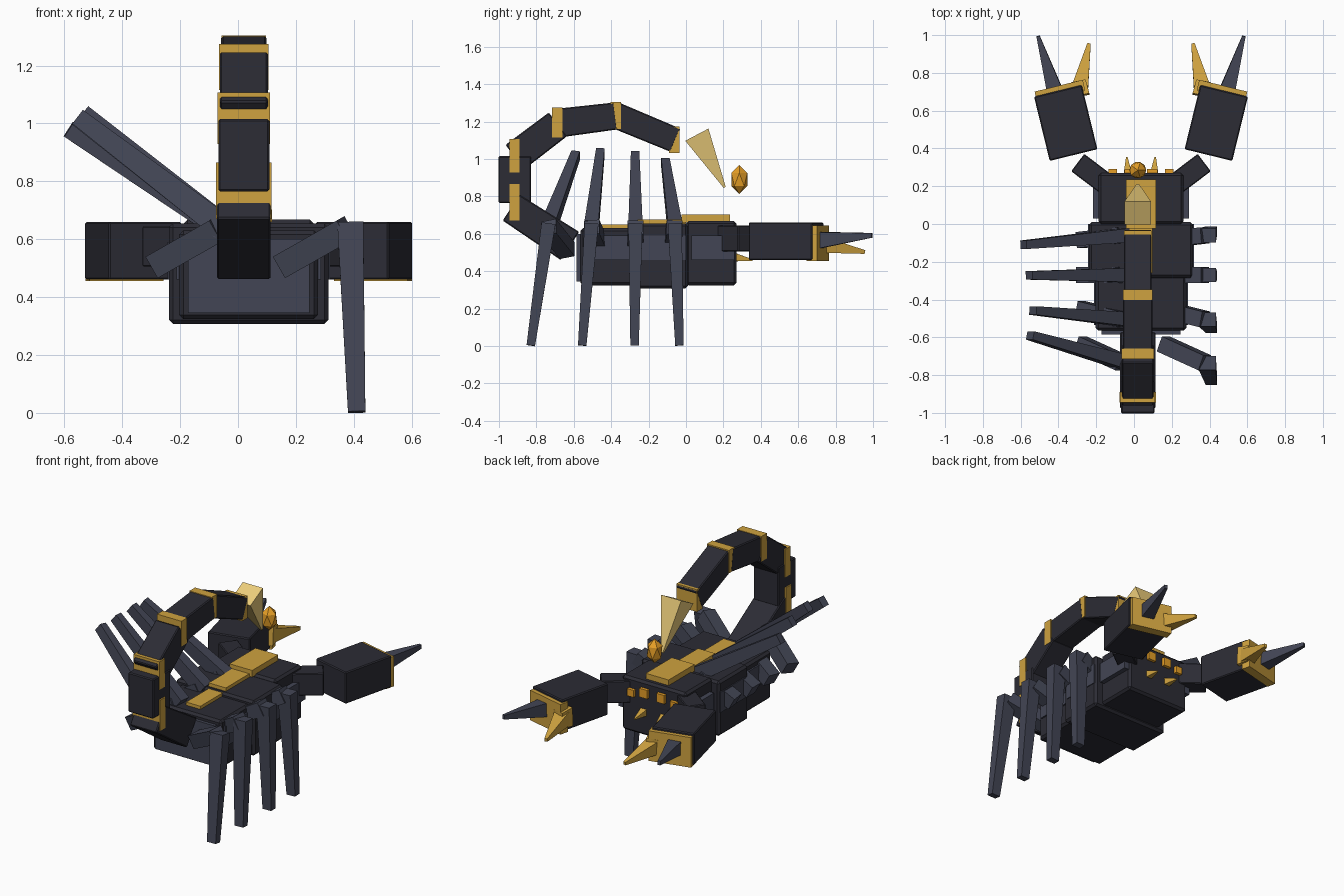
import bpy, bmesh
from mathutils import Vector, Matrix

if "Cube" in bpy.data.objects:
    bpy.data.objects.remove(bpy.data.objects["Cube"])


def material(name, r, g, b, a=1.0):
    m = bpy.data.materials.new(name)
    m.diffuse_color = (r, g, b, a)
    m.use_nodes = True
    m.node_tree.nodes["Principled BSDF"].inputs["Base Color"].default_value = m.diffuse_color
    return m


DARK = material("dark_shell", 0.025, 0.025, 0.035)
STEEL = material("steel_shell", 0.055, 0.06, 0.09)
GOLD = material("gold", 0.62, 0.36, 0.05)
PALE = material("pale_gold", 0.85, 0.62, 0.2, 0.7)
AMBER = material("amber", 0.8, 0.35, 0.02)


def finish(name, bm, mat, bevel=0):
    bmesh.ops.recalc_face_normals(bm, faces=bm.faces)
    me = bpy.data.meshes.new(name)
    bm.to_mesh(me)
    bm.free()
    me.materials.append(mat)
    ob = bpy.data.objects.new(name, me)
    bpy.context.collection.objects.link(ob)
    if bevel:
        mod = ob.modifiers.new("edge", 'BEVEL')
        mod.width, mod.segments = bevel, 1
    return ob


def beam(name, p, q, a, b, mat, hint=(1, 0, 0), bevel=0):
    """Four-sided bar from p to q; a and b are end (width along hint, height)."""
    p, q = Vector(p), Vector(q)
    d = (q - p).normalized()
    u = Vector(hint)
    u = (u - d * u.dot(d)).normalized()
    v = d.cross(u)
    bm = bmesh.new()
    rings = []
    for c, (w, h) in ((p, a), (q, b)):
        rings.append([bm.verts.new(c + u * w / 2 * i + v * h / 2 * j)
                      for i, j in ((-1, -1), (1, -1), (1, 1), (-1, 1))])
    for r in rings:
        bm.faces.new(r)
    for i in range(4):
        k = (i + 1) % 4
        bm.faces.new((rings[0][i], rings[0][k], rings[1][k], rings[1][i]))
    return finish(name, bm, mat, bevel)


def block(name, xs, ys, zs, mat, bevel=0):
    """Box from its limits on each axis."""
    x, z = sum(xs) / 2, sum(zs) / 2
    s = (xs[1] - xs[0], zs[1] - zs[0])
    return beam(name, (x, ys[0], z), (x, ys[1], z), s, s, mat, bevel=bevel)


CX = 0.037   # body centre
TX = 0.02    # tail centre

# Body sections: name, half width, y range, z range, side plate reach
for name, hw, ys, zs, reach in (
        ("head", 0.225, (0.0, 0.27), (0.325, 0.668), 0.255),
        ("thorax", 0.275, (-0.285, 0.01), (0.307, 0.655), 0.28),
        ("abdomen", 0.24, (-0.565, -0.24), (0.325, 0.63), 0.25)):
    block(name, (CX - hw, CX + hw), ys, zs, DARK, 0.014)
    for s, side in ((-1, "left"), (1, "right")):
        edges = sorted((CX + s * (hw - 0.05), CX + s * reach))
        block(f"{name}_side_plate_{side}", edges, (ys[0] + 0.03, ys[1] - 0.01), (0.46, 0.59), STEEL)
block("rear_plate", (CX - 0.21, CX + 0.21), (-0.585, -0.5), (0.345, 0.6), STEEL)

# Gold ridge along the back
for i, (hw, ys, zs) in enumerate((
        (0.08, (-0.025, 0.235), (0.66, 0.703)),
        (0.06, (-0.26, 0.0), (0.64, 0.677)),
        (0.05, (-0.5, -0.24), (0.615, 0.65)))):
    block(f"back_ridge_{i + 1}", (CX - hw, CX + hw), ys, zs, GOLD)

# Tail segments: start (y, z), end (y, z), start size, end size
tail = (((-0.62, 0.535), (-0.935, 0.74), 0.18, 0.165),
        ((-0.915, 0.765), (-0.915, 1.015), 0.175, 0.175),
        ((-0.915, 1.01), (-0.685, 1.185), 0.165, 0.16),
        ((-0.70, 1.19), (-0.375, 1.23), 0.155, 0.145),
        ((-0.38, 1.235), (-0.055, 1.10), 0.14, 0.135))
for i, (p, q, a, b) in enumerate(tail):
    w = 0.186 - 0.01 * i
    beam(f"tail_segment_{i + 1}", (TX, *p), (TX, *q), (w, a), (w, b), DARK, bevel=0.006)
# Gold tail bands: y centre, z centre, width, height
for i, (y, z, w, h) in enumerate((
        (-0.917, 0.768, 0.192, 0.195), (-0.917, 1.018, 0.182, 0.178),
        (-0.688, 1.195, 0.17, 0.16), (-0.375, 1.232, 0.155, 0.145),
        (-0.063, 1.103, 0.145, 0.14))):
    beam(f"tail_band_{i + 1}", (TX, y - 0.028, z), (TX, y + 0.028, z), (w, h), (w, h), GOLD)

# Sting and venom drop
beam("sting", (TX, 0.058, 1.13), (TX, 0.207, 0.848), (0.14, 0.14), (0.012, 0.012), PALE)
bm = bmesh.new()
bmesh.ops.create_icosphere(bm, subdivisions=1, radius=0.05,
                           matrix=Matrix.Translation((TX, 0.285, 0.89)) @ Matrix.Diagonal((1, 1, 1.55, 1)))
finish("venom_drop", bm, AMBER)

# Face, arms and claws, mirrored
for s, side in ((-1, "left"), (1, "right")):
    def P(x, y, z):
        return (CX + s * x, y, z)

    def face_block(name, x, z, w, h, mat):
        beam(f"{name}_{side}", P(x, 0.26, z), P(x, 0.29, z), (w, h), (w, h), mat)

    face_block("inner_eye", 0.06, 0.6, 0.055, 0.055, AMBER)
    face_block("outer_eye", 0.15, 0.58, 0.045, 0.045, AMBER)
    beam(f"fang_{side}", P(0.07, 0.26, 0.475), P(0.075, 0.355, 0.46), (0.045, 0.045), (0.008, 0.008), GOLD)

    beam(f"arm_{side}", P(0.09, 0.14, 0.575), P(0.335, 0.325, 0.575), (0.115, 0.14), (0.115, 0.14), DARK, bevel=0.005)
    palm0, palm1 = P(0.357, 0.365, 0.56), P(0.44, 0.705, 0.56)
    beam(f"claw_palm_{side}", palm0, palm1, (0.26, 0.2), (0.26, 0.2), DARK, bevel=0.006)
    beam(f"claw_band_{side}", P(0.422, 0.675, 0.55), P(0.436, 0.732, 0.55), (0.262, 0.19), (0.262, 0.19), GOLD)
    beam(f"inner_knuckle_{side}", P(0.315, 0.68, 0.55), P(0.33, 0.755, 0.545), (0.085, 0.12), (0.075, 0.1), GOLD)
    beam(f"outer_pincer_{side}", P(0.455, 0.70, 0.565), P(0.545, 0.995, 0.592), (0.085, 0.09), (0.018, 0.025), STEEL)
    beam(f"inner_pincer_{side}", P(0.325, 0.71, 0.545), P(0.275, 0.955, 0.503), (0.09, 0.09), (0.018, 0.02), GOLD)

# Legs: hip y, knee y, right foot y, left raised foot (x, y, z)
legs = ((-0.085, -0.06, -0.035, (-0.585, -0.11, 0.98)),
        (-0.27, -0.27, -0.275, (-0.555, -0.272, 1.02)),
        (-0.45, -0.505, -0.555, (-0.535, -0.458, 1.035)),
        (-0.635, -0.735, -0.83, (-0.55, -0.59, 1.02)))
for i, (hip, knee, foot, lf) in enumerate(legs):
    sz = (0.085, 0.085)
    for side, off in (("right", 0.0), ("left", -0.44)):
        beam(f"upper_leg_{side}_{i + 1}", (0.155 + off, hip, 0.51), (0.375 + off, knee, 0.635),
             sz, sz, STEEL, (0, 1, 0))
    beam(f"lower_leg_right_{i + 1}", (0.388, knee, 0.655), (0.41, foot, 0.003),
         (0.075, 0.09), (0.045, 0.06), STEEL, (0, 1, 0))
    beam(f"lower_leg_left_{i + 1}", (-0.045, knee, 0.635), lf,
         (0.075, 0.09), (0.045, 0.06), STEEL, (0, 1, 0))
